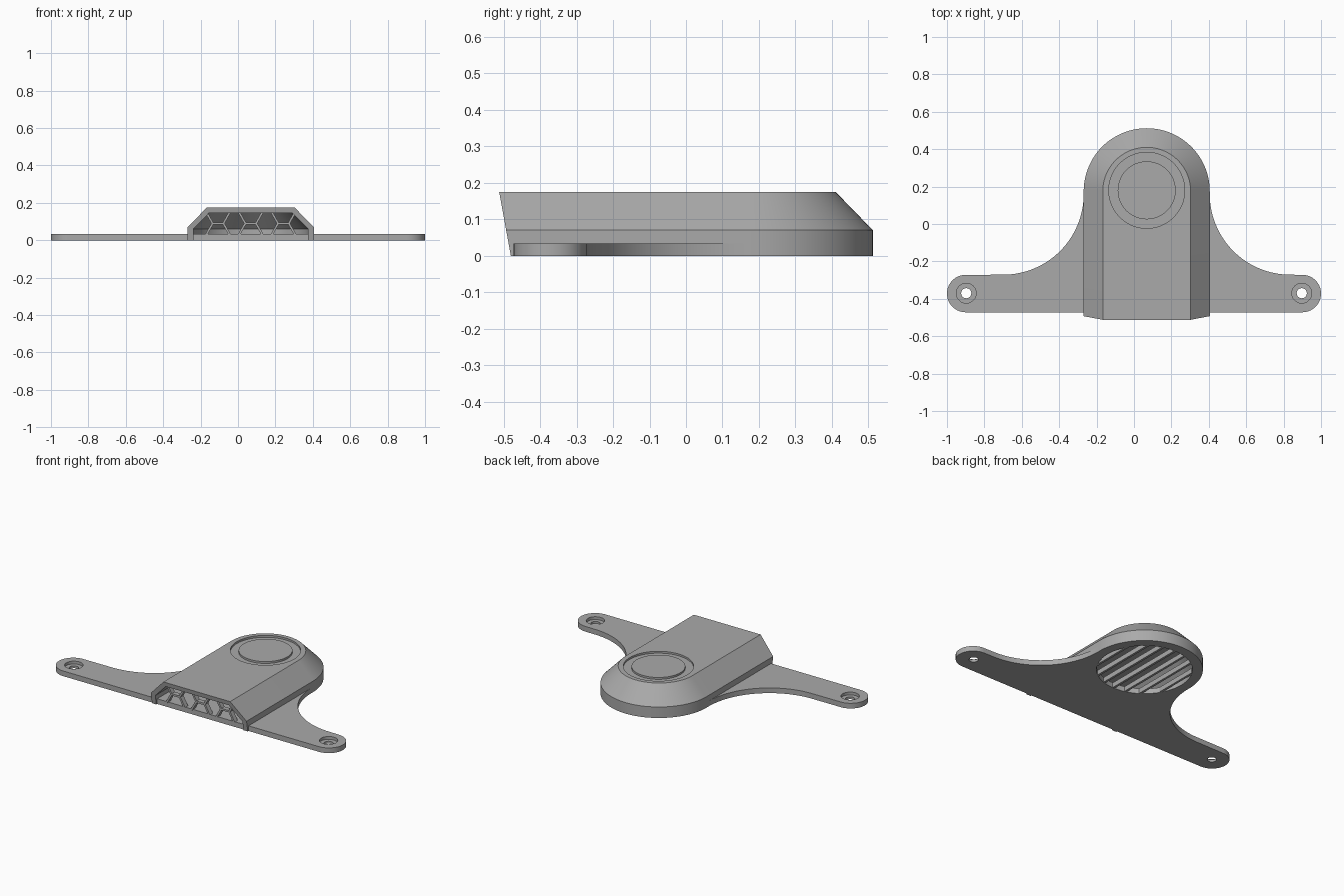
import bpy, bmesh
from math import sin, cos, pi, radians, hypot, atan2, sqrt

if "Cube" in bpy.data.objects:
    bpy.data.objects.remove(bpy.data.objects["Cube"], do_unlink=True)

CX, CY = 0.068, 0.175        # centre of the rounded end
FLOOR = 0.033                # flange thickness

grey = bpy.data.materials.new("plain grey")
grey.use_nodes = True
GREY = (0.4, 0.4, 0.4, 1)
grey.diffuse_color = GREY
grey.node_tree.nodes["Principled BSDF"].inputs["Base Color"].default_value = GREY


def arc(cx, cy, r, a0, a1, n=32):
    angles = [radians(a0 + (a1 - a0) * i / n) for i in range(n + 1)]
    return [(cx + r * cos(a), cy + r * sin(a)) for a in angles]


def loft(name, rings):
    """Solid through stacked rings of 3D points."""
    bm = bmesh.new()
    loops = [[bm.verts.new(p) for p in ring] for ring in rings]
    n = len(loops[0])
    for low, high in zip(loops, loops[1:]):
        for i in range(n):
            j = (i + 1) % n
            bm.faces.new((low[i], low[j], high[j], high[i]))
    bm.faces.new(loops[0][::-1])
    bm.faces.new(loops[-1])
    bmesh.ops.recalc_face_normals(bm, faces=bm.faces)
    mesh = bpy.data.meshes.new(name)
    bm.to_mesh(mesh)
    bm.free()
    mesh.materials.append(grey)
    ob = bpy.data.objects.new(name, mesh)
    bpy.context.collection.objects.link(ob)
    return ob


def prism(name, outline, z0, z1):
    return loft(name, [[(x, y, z) for x, y in outline] for z in (z0, z1)])


def disc(name, x, y, r, z0, z1):
    return prism(name, arc(x, y, r, 0, 354, 59), z0, z1)


def box(name, x, y, z, sx, sy, sz):
    outline = [(x + a * sx / 2, y + b * sy / 2)
               for a, b in ((-1, -1), (1, -1), (1, 1), (-1, 1))]
    return prism(name, outline, z - sz / 2, z + sz / 2)


def cut(target, cutter):
    cutter.hide_render = True
    mod = target.modifiers.new("cut", "BOOLEAN")
    mod.operation, mod.solver, mod.object = "DIFFERENCE", "EXACT", cutter
    bpy.context.view_layer.objects.active = target
    bpy.ops.object.modifier_apply(modifier=mod.name)
    bpy.data.objects.remove(cutter, do_unlink=True)


def tongue(half, z, front):
    """Outline with a square front and a half-round back."""
    pts = arc(CX, CY, half, 0, 180, 56)
    pts += [(CX - half, front), (CX + half, front)]
    return [(x, y, z) for x, y in pts]


# Housing: chamfered hollow shell with a leaning open front
housing = loft("housing", [tongue(h, z, -0.48 - 0.183 * z)
                           for h, z in ((0.337, 0), (0.337, 0.07), (0.235, 0.175))])
cut(housing, loft("cavity", [tongue(h, z, -0.7) for h, z in
                             ((0.307, -0.02), (0.307, 0.06), (0.222, 0.147))]))

# Shallow plain ring recessed in the roof
ring = disc("ring_cutter", CX, CY + 0.005, 0.203, 0.163, 0.2)
cut(ring, disc("ring_core", CX, CY + 0.005, 0.155, 0.1, 0.3))
cut(housing, ring)

# Mounting flange: two ears swept into the housing
outline = arc(0.9, -0.372, 0.1, -90, 90)
outline += arc(CX + 0.768, 0.16, 0.431, 270, 180)
outline += arc(CX, CY, 0.32, 0, 180)
outline += arc(CX - 0.768, 0.16, 0.431, 0, -90)
outline += arc(-0.9, -0.372, 0.1, 90, 270)
flange = prism("mounting_flange", outline, 0, FLOOR)
for x in (-0.897, 0.897):
    cut(flange, disc("screw_hole", x, -0.37, 0.027, -0.1, 0.1))
    cut(flange, disc("counterbore", x, -0.37, 0.053, 0.015, 0.1))
VENT = 0.277
cut(flange, disc("vent_hole", CX, CY, VENT, -0.1, 0.1))

# Slats across the round vent in the underside
for i in range(-3, 4):
    dx = i * 0.08
    length = 2 * sqrt(VENT ** 2 - dx ** 2) + 0.01
    box("vent_slat", CX + dx, CY, FLOOR / 2, 0.014, length, FLOOR - 0.002)


# Honeycomb grille in the front opening
def bar(x0, z0, x1, z1):
    ob = box("grille_bar", 0, 0, 0, hypot(x1 - x0, z1 - z0) + 0.008, 0.03, 0.012)
    ob.location = ((x0 + x1) / 2, -0.462, (z0 + z1) / 2)
    ob.rotation_euler.y = -atan2(z1 - z0, x1 - x0)


MID = 0.09
for k in (-1, 0, 1):
    x = CX + 0.175 * k
    bar(x - 0.029, MID, x + 0.029, MID)
    for side in (-1, 1):
        for up in (-1, 1):
            bar(x + side * 0.029, MID, x + side * 0.061, MID + up * 0.057)

# Smooth curved walls, keep edges crisp
bpy.ops.object.select_all(action="DESELECT")
for ob in (housing, flange):
    ob.select_set(True)
bpy.context.view_layer.objects.active = housing
bpy.ops.object.shade_smooth_by_angle(angle=radians(25))
